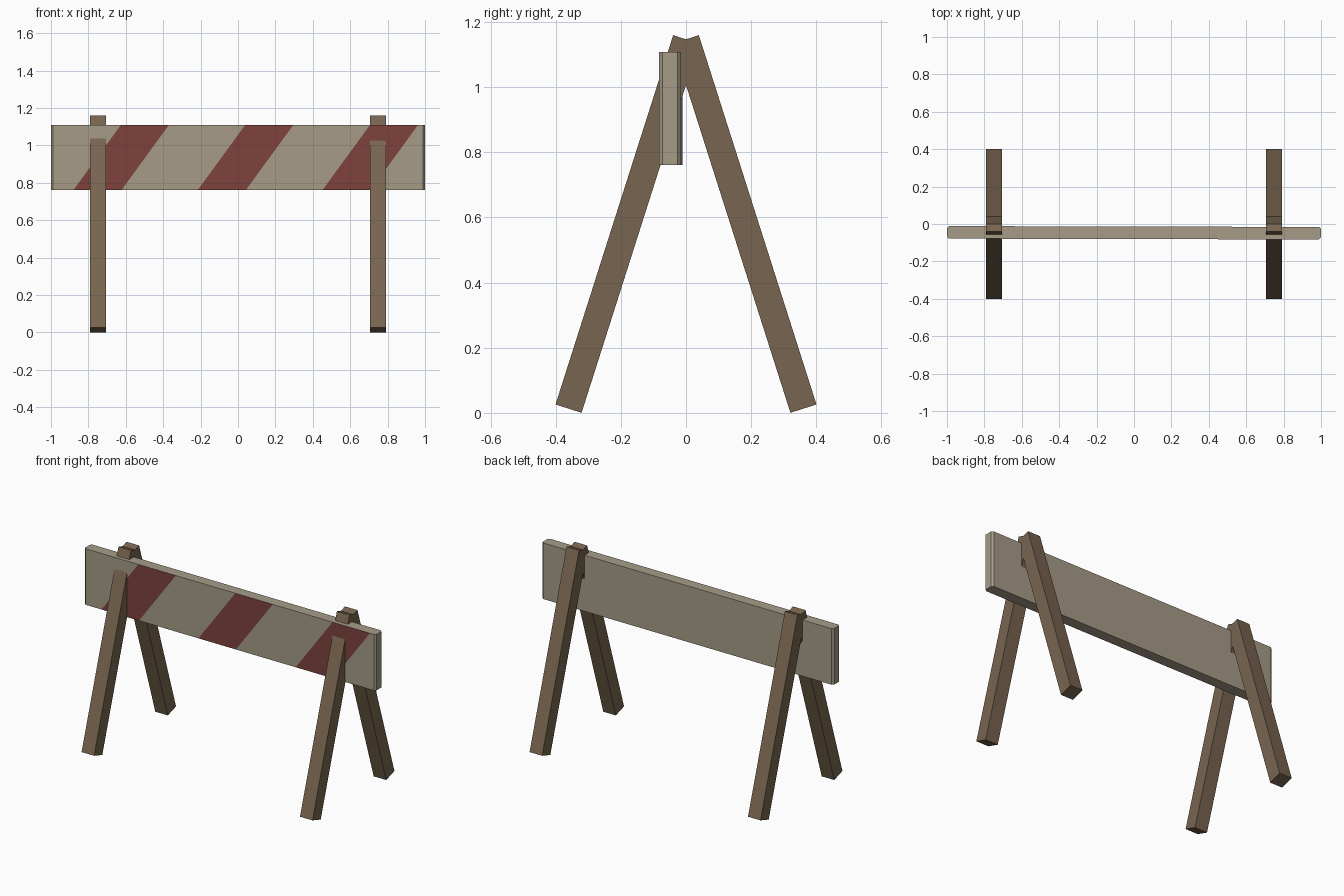
import bpy
import bmesh
import math
from mathutils import Vector

cube = bpy.data.objects.get("Cube")
if cube:
    bpy.data.objects.remove(cube, do_unlink=True)


def material(name, rgb):
    mat = bpy.data.materials.new(name)
    mat.use_nodes = True
    color = (*rgb, 1)
    mat.diffuse_color = color
    mat.node_tree.nodes["Principled BSDF"].inputs["Base Color"].default_value = color
    return mat


def box_bmesh(size):
    bm = bmesh.new()
    bmesh.ops.create_cube(bm, size=1)
    bmesh.ops.scale(bm, vec=size, verts=bm.verts)
    return bm


def finish(bm, name, location, rotation, materials):
    mesh = bpy.data.meshes.new(name)
    bm.to_mesh(mesh)
    bm.free()
    for mat in materials:
        mesh.materials.append(mat)
    obj = bpy.data.objects.new(name, mesh)
    obj.location = location
    obj.rotation_euler = rotation
    bpy.context.collection.objects.link(obj)
    return obj


wood = material("brown wood", (0.19, 0.13, 0.08))
cream = material("weathered cream paint", (0.38, 0.33, 0.245))
red = material("faded red paint", (0.21, 0.055, 0.045))

# Two A-frame trestles of crossed square legs
LEAN = math.atan2(0.36, 1.13)
for x, side in ((0.748, "left"), (-0.748, "right")):
    for way, end in ((-1, "front"), (1, "back")):
        finish(box_bmesh((0.086, 0.084, 1.19)), f"{end}_{side}_leg",
               (x, way * 0.18, 0.58), (way * LEAN, 0, 0), [wood])

# Plank with chamfered upright corners
LENGTH, THICK, HEIGHT = 2.0, 0.067, 0.347
bm = box_bmesh((LENGTH, THICK, HEIGHT))
upright = [e for e in bm.edges
           if abs(e.verts[0].co.z - e.verts[1].co.z) > HEIGHT / 2]
bmesh.ops.bevel(bm, geom=upright, offset=0.011, segments=1, affect='EDGES')


def front_faces():
    bm.normal_update()
    return [f for f in bm.faces if f.normal.y < -0.99]


# Slanted stripes cut into the plank's front
SLANT, WIDTH = 0.253, 0.257
stripe_centers = [-0.625, 0.04, 0.707]
for center in stripe_centers:
    for edge in (-WIDTH / 2, WIDTH / 2):
        faces = front_faces()
        geom = set(faces)
        for f in faces:
            geom.update(f.edges)
            geom.update(f.verts)
        bmesh.ops.bisect_plane(bm, geom=list(geom), dist=1e-5,
                               plane_co=Vector((center + edge, 0, 0)),
                               plane_no=Vector((HEIGHT, 0, -SLANT)).normalized())

for f in front_faces():
    c = f.calc_center_median()
    x = c.x - c.z * SLANT / HEIGHT
    if any(abs(x - center) < WIDTH / 2 for center in stripe_centers):
        f.material_index = 1

finish(bm, "striped_plank", (0, -0.047, 0.935), (0, 0, -0.0023), [cream, red])
